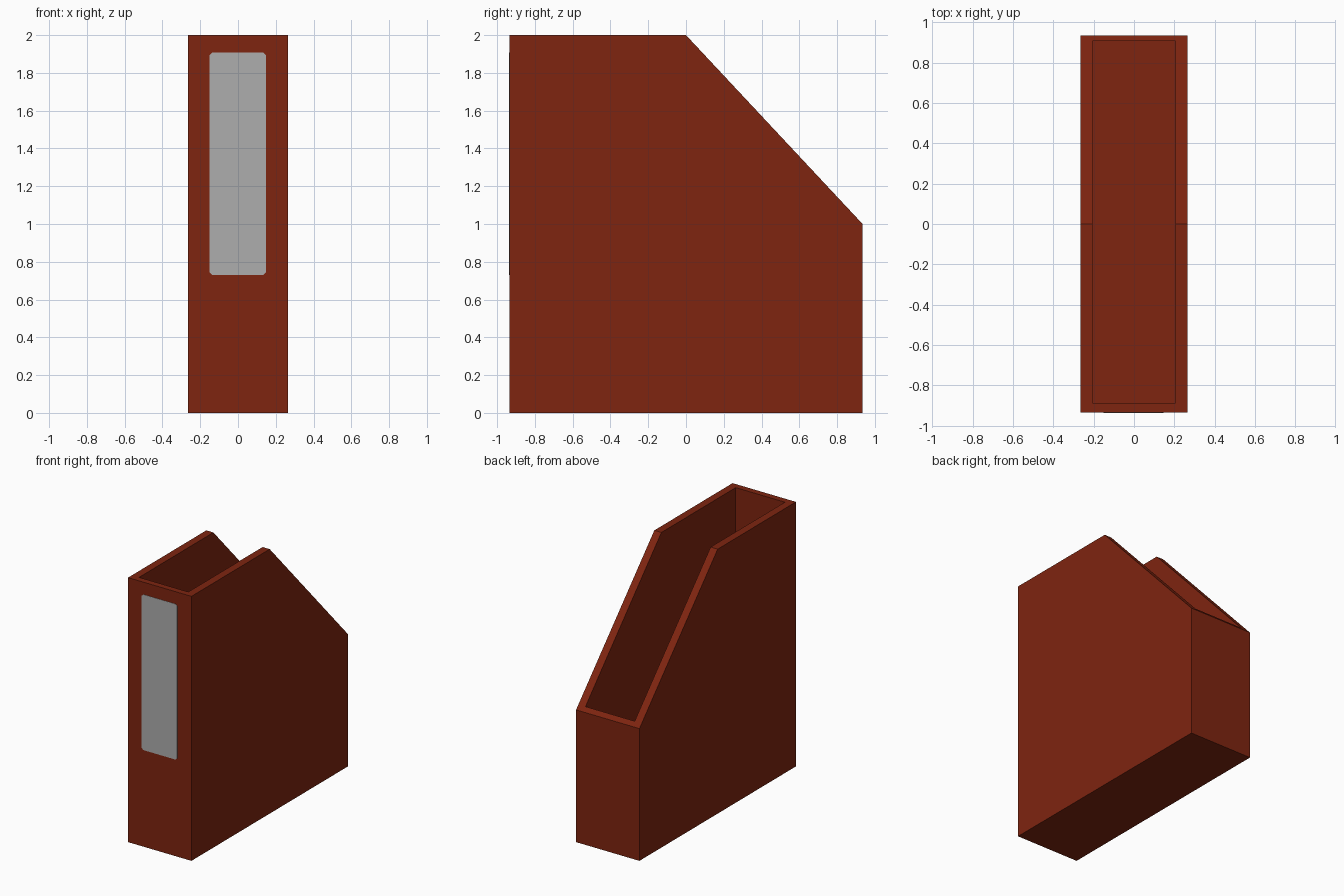
import bpy, bmesh

if "Cube" in bpy.data.objects:
    bpy.data.objects.remove(bpy.data.objects["Cube"])


def material(name, colour):
    m = bpy.data.materials.new(name)
    m.diffuse_color = (*colour, 1.0)
    m.use_nodes = True
    m.node_tree.nodes["Principled BSDF"].inputs["Base Color"].default_value = m.diffuse_color
    return m


def prism(name, points, direction, mat):
    """Closed solid made by extruding a flat outline along a direction."""
    bm = bmesh.new()
    face = bm.faces.new([bm.verts.new(p) for p in points])
    ext = bmesh.ops.extrude_face_region(bm, geom=[face], use_keep_orig=True)
    moved = [v for v in ext["geom"] if isinstance(v, bmesh.types.BMVert)]
    bmesh.ops.translate(bm, verts=moved, vec=direction)
    bmesh.ops.recalc_face_normals(bm, faces=bm.faces[:])
    mesh = bpy.data.meshes.new(name)
    bm.to_mesh(mesh)
    bm.free()
    mesh.materials.append(mat)
    obj = bpy.data.objects.new(name, mesh)
    bpy.context.collection.objects.link(obj)
    return obj


brown = material("red_brown", (0.21, 0.018, 0.005))
grey = material("label_grey", (0.42, 0.42, 0.42))

W, D = 0.265, 0.935

# File holder body: side profile with sloping rear cut
profile = [(-D, 0), (D, 0), (D, 1.0), (0, 2.0), (-D, 2.0)]
body = prism("holder_body", [(-W, y, z) for y, z in profile], (2 * W, 0, 0), brown)

# Hollow interior, open at the top
ix, y0, y1, floor = 0.206, -0.888, 0.907, 0.05
cavity = prism("cavity_cutter",
               [(-ix, y0, floor), (ix, y0, floor), (ix, y1, floor), (-ix, y1, floor)],
               (0, 0, 2.2), brown)
cavity.hide_render = True
cavity.hide_viewport = True
cut = body.modifiers.new("hollow", "BOOLEAN")
cut.operation = "DIFFERENCE"
cut.solver = "EXACT"
cut.object = cavity

# Bake the hollow and drop the cutter
bpy.context.view_layer.update()
baked = bpy.data.meshes.new_from_object(body.evaluated_get(bpy.context.evaluated_depsgraph_get()))
body.modifiers.clear()
body.data = baked
bpy.data.objects.remove(cavity)

# Spine label: thin plate with clipped corners
x0, x1, z0, z1, c = -0.15, 0.147, 0.731, 1.907, 0.013
outline = [(x0 + c, z0), (x1 - c, z0), (x1, z0 + c), (x1, z1 - c),
           (x1 - c, z1), (x0 + c, z1), (x0, z1 - c), (x0, z0 + c)]
prism("spine_label", [(x, -D - 0.002, z) for x, z in outline], (0, 0.003, 0), grey)
